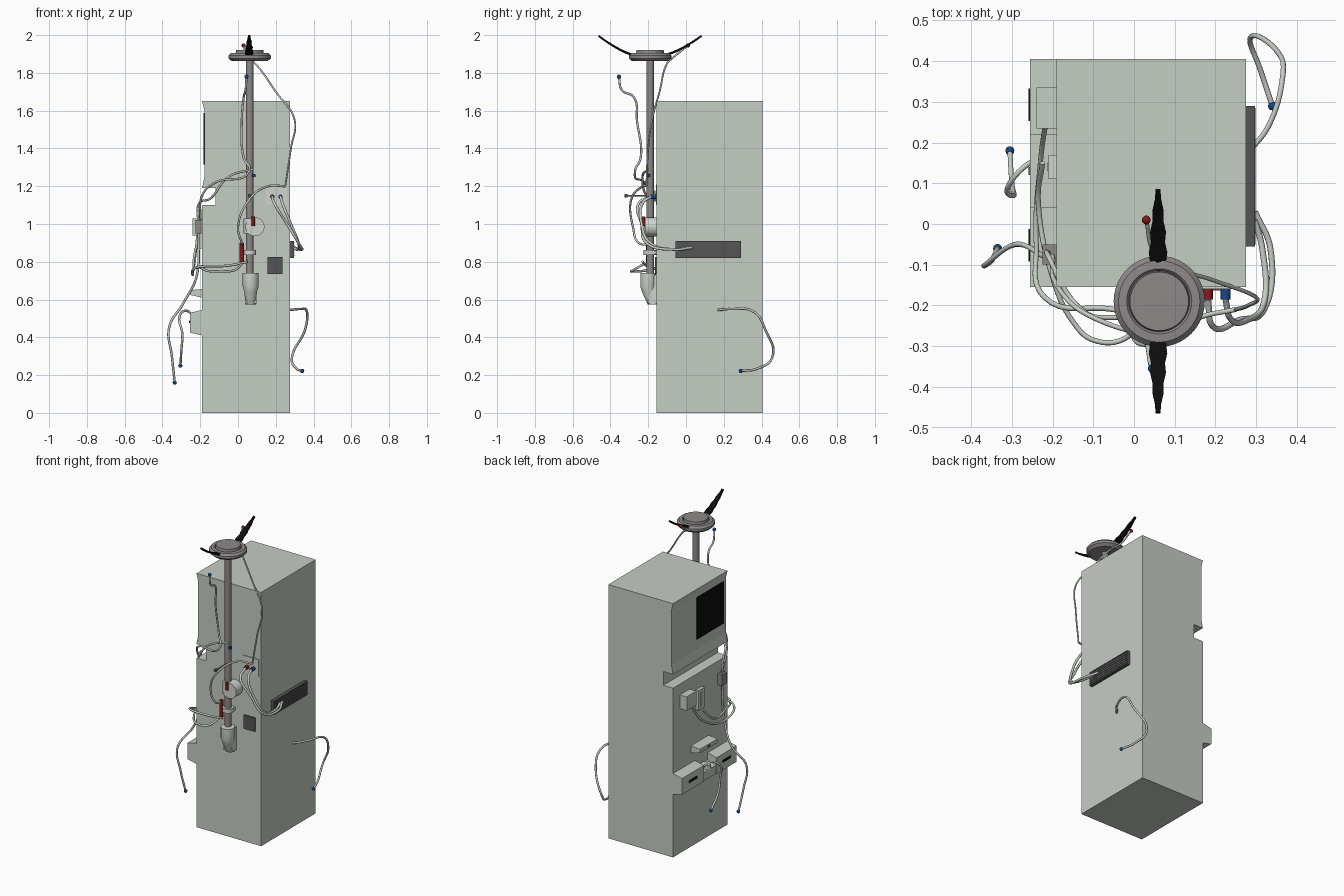
import bpy, bmesh, math
from mathutils import Vector, Matrix

if "Cube" in bpy.data.objects:
    bpy.data.objects.remove(bpy.data.objects["Cube"])


def material(name, r, g, b):
    m = bpy.data.materials.new(name)
    m.use_nodes = True
    m.diffuse_color = (r, g, b, 1)
    m.node_tree.nodes["Principled BSDF"].inputs["Base Color"].default_value = (r, g, b, 1)
    return m


SAGE = material("pale sage", .56, .61, .55)
WHITE = material("pale grey", .62, .66, .62)
METAL = material("warm grey metal", .27, .25, .25)
DARK = material("charcoal", .09, .09, .09)
BLACK = material("black", .004, .004, .004)
RED = material("red", .25, .01, .01)
BLUE = material("blue", .01, .06, .25)


def finish(name, bm, mat, smooth=False):
    bmesh.ops.recalc_face_normals(bm, faces=bm.faces)
    me = bpy.data.meshes.new(name)
    bm.to_mesh(me)
    bm.free()
    ob = bpy.data.objects.new(name, me)
    bpy.context.collection.objects.link(ob)
    me.materials.append(mat)
    if smooth:
        bpy.ops.object.select_all(action='DESELECT')
        ob.select_set(True)
        bpy.context.view_layer.objects.active = ob
        bpy.ops.object.shade_smooth_by_angle(angle=math.radians(40))
    return ob


def box(name, x, y, z, mat):
    bm = bmesh.new()
    bmesh.ops.create_cube(bm, size=1)
    for v in bm.verts:
        v.co = [sum(r) / 2 + c * (r[1] - r[0]) for r, c in zip((x, y, z), v.co)]
    return finish(name, bm, mat)


def prism(name, profile, y0, y1, mat):
    """Extrude an x-z profile along y."""
    bm = bmesh.new()
    face = bm.faces.new([bm.verts.new((x, y0, z)) for x, z in profile])
    ext = bmesh.ops.extrude_face_region(bm, geom=[face])
    for v in ext["geom"]:
        if isinstance(v, bmesh.types.BMVert):
            v.co.y = y1
    return finish(name, bm, mat)


def lathe(name, profile, origin, mat, axis='Z', steps=32):
    """Spin a radius-height profile about an axis through origin."""
    bm = bmesh.new()
    vs = [bm.verts.new((r, 0, h)) for r, h in profile]
    es = [bm.edges.new(p) for p in zip(vs, vs[1:])]
    bmesh.ops.spin(bm, geom=vs + es, cent=(0, 0, 0), axis=(0, 0, 1),
                   angle=math.tau, steps=steps)
    bmesh.ops.remove_doubles(bm, verts=bm.verts, dist=1e-5)
    if axis == 'Y':
        bmesh.ops.rotate(bm, verts=bm.verts, matrix=Matrix.Rotation(math.pi / 2, 3, 'X'))
    bmesh.ops.translate(bm, verts=bm.verts, vec=origin)
    return finish(name, bm, mat, True)


def rod(name, r, h0, h1, origin, mat, axis='Z', steps=20):
    return lathe(name, [(0, h0), (r, h0), (r, h1), (0, h1)], origin, mat, axis, steps)


def cable(name, pts, r=.0065, mat=SAGE, tip=None):
    cu = bpy.data.curves.new(name, 'CURVE')
    cu.dimensions = '3D'
    cu.bevel_depth, cu.bevel_resolution, cu.resolution_u = r, 2, 8
    cu.use_fill_caps = True
    sp = cu.splines.new('BEZIER')
    sp.bezier_points.add(len(pts) - 1)
    for p, co in zip(sp.bezier_points, pts):
        p.co = co
        p.handle_left_type = p.handle_right_type = 'AUTO'
    cu.materials.append(mat)
    ob = bpy.data.objects.new(name, cu)
    bpy.context.collection.objects.link(ob)
    if tip:
        bm = bmesh.new()
        bmesh.ops.create_uvsphere(bm, u_segments=12, v_segments=8, radius=.011)
        bmesh.ops.translate(bm, verts=bm.verts, vec=pts[-1])
        finish(name + "_tip", bm, tip, True)


# Cabinet with a dished screen face and a notch below it
prism("cabinet", [(.275, 0), (.275, 1.65), (-.19, 1.65), (-.178, 1.6), (-.178, 1.25),
                  (-.19, 1.19), (-.12, 1.19), (-.12, 1.1), (-.19, 1.1), (-.19, 0)],
      -.155, .405, SAGE)
box("screen", (-.183, -.176), (-.13, .145), (1.316, 1.588), BLACK)

# Control side: boxes, cradle, dispenser and shelf
box("coin_box", (-.24, -.19), (.235, .335), (.94, 1.03), SAGE)
box("reader_plate", (-.21, -.19), (.11, .17), (.87, 1.0), WHITE)
box("reader_slot", (-.214, -.21), (.13, .15), (.89, .98), SAGE)
box("handset_cradle", (-.225, -.19), (-.1, -.05), (.95, 1.02), METAL)
prism("receipt_dispenser", [(-.19, .655), (-.255, .65), (-.255, .625), (-.19, .61)], .04, .22, SAGE)
box("dispenser_button", (-.259, -.25), (.12, .14), (.633, .643), DARK)
shelf = [(-.19, .545), (-.255, .53), (-.255, .425), (-.19, .41)]
for side, y0, y1 in (("rear", .18, .405), ("front", -.155, .05)):
    prism(side + "_shelf", shelf, y0, y1, SAGE)
    box(side + "_shelf_slot", (-.259, -.254), ((y0 + y1) / 2 - .04, (y0 + y1) / 2 + .04),
        (.475, .49), BLACK)
prism("shelf_tray", [(-.19, .5), (-.25, .48), (-.25, .425), (-.19, .41)], .05, .18, SAGE)
rod("tray_knob", .03, .47, .51, (-.225, .115, 0), WHITE)

# Side vent with thin slats, and panels on the front
box("vent_panel", (.275, .297), (-.055, .29), (.82, .91), DARK)
for i in range(6):
    z = .83 + i * .014
    box("vent_slat", (.297, .299), (-.05, .285), (z, z + .005), DARK)
box("front_hatch", (.155, .235), (-.163, -.155), (.735, .825), DARK)
box("socket_plate", (.145, .26), (-.16, -.155), (1.1, 1.21), WHITE)
for name, x, mat in (("red_socket", .182, RED), ("blue_socket", .225, BLUE)):
    rod(name, .012, -.003, .028, (x, -.157, 1.145), mat, 'Y', 14)

# Pole with domed disc on top
PX, PY = .062, -.19
rod("pole", .02, .74, 1.88, (PX, PY, 0), METAL)
lathe("top_disc", [(0, 1.875), (.06, 1.862), (.095, 1.862), (.112, 1.877), (.112, 1.892), (.1, 1.905),
                   (.08, 1.906), (.075, 1.9), (.072, 1.92), (0, 1.922)],
      (PX, PY, 0), METAL, steps=40)

# Black feathers that sweep up in both directions from the disc
for name, d, y0, length in (("front_feather", -1, -.27, .19), ("rear_feather", 1, -.12, .2)):
    bm = bmesh.new()
    rows = []
    for i in range(9):
        t = i / 8
        half = .024 * (1 - .75 * t * t) * (.8 if i % 2 else 1)
        z = 1.9 + .1 * t ** 1.4
        rows.append([bm.verts.new((PX - .003 + s * half, y0 + d * length * t, z - abs(s) * .004 * (1 - t)))
                     for s in (-1, 0, 1)])
    for a, b in zip(rows, rows[1:]):
        for k in (0, 1):
            bm.faces.new((a[k], a[k + 1], b[k + 1], b[k]))
    ob = finish(name, bm, BLACK)
    sol = ob.modifiers.new("thickness", 'SOLIDIFY')
    sol.thickness, sol.offset = .01, -1

# Fittings on the pole
rod("drum", .05, -.003, .06, (.09, -.158, .985), WHITE, 'Y', 28)
rod("drum_collar", .032, .95, 1.03, (PX, PY, 0), WHITE)
rod("pole_clamp", .034, .835, .862, (PX, PY, 0), WHITE)
box("clamp_arm", (PX - .04, PX + .03), (PY, -.155), (.84, .857), WHITE)
cup = lathe("pole_cup", [(0, .575), (.028, .575), (.033, .64), (.042, .67), (.042, .74), (0, .742)],
            (PX + .005, PY - .01, 0), WHITE)
for v in cup.data.vertices:
    if v.co.z < .6:
        v.co.y += .025
box("cup_bracket", (PX - .025, PX + .035), (-.2, -.155), (.58, .73), WHITE)
rod("red_handle", .012, .79, .9, (.02, -.2, 0), RED, steps=14)
rod("red_lever", .009, .99, 1.04, (.08, -.225, 0), RED, steps=14)
rod("aerial", .004, .03, .165, (PX, -.155, 1.15), METAL, 'Y', 10)
rod("aerial_knob", .01, .155, .17, (PX, -.155, 1.15), DARK, 'Y', 12)
rod("blue_band", .01, 1.25, 1.265, (.083, -.2, 0), BLUE, steps=12)

# Cables along the pole
cable("disc_cable", [(.25, -.21, 1.2), (.28, -.2, 1.4), (.3, -.18, 1.55), (.2, -.14, 1.7),
                     (.09, -.1, 1.85), (.05, -.07, 1.88), (.03, .01, 1.945)], .005, tip=RED)
cable("pole_cable", [(-.2, -.08, 1.02), (-.19, -.15, 1.15), (-.12, -.22, 1.22), (.06, -.27, 1.28),
                     (.03, -.24, 1.35), (.02, -.26, 1.55), (.03, -.275, 1.67), (.04, -.34, 1.71),
                     (.045, -.355, 1.78)], .006, tip=BLUE)
cable("pole_loop", [(.25, -.21, 1.2), (.16, -.23, 1.2), (.06, -.29, 1.13), (.0, -.28, .98),
                    (.02, -.25, .9), (.02, -.2, .89)], .006)
cable("shoulder_cable", [(.08, -.2, 1.29), (-.05, -.23, 1.25), (-.14, -.2, 1.14),
                         (-.21, -.08, 1.1), (-.21, -.07, 1.0)], .006)

# Cables around the control side
cable("wrap_cable", [(.02, -.22, .79), (-.02, -.28, .755), (-.1, -.285, .75), (-.15, -.24, .75),
                     (-.2, -.13, .77), (-.235, .05, .78), (-.225, .15, .87)])
cable("lower_wrap_cable", [(.05, -.23, .8), (-.05, -.21, .78), (-.22, -.18, .77), (-.24, -.05, .73),
                           (-.23, .15, .8), (-.215, .26, .94)])
cable("left_hanging_cable", [(-.21, -.07, .95), (-.22, -.08, .72), (-.29, -.05, .58),
                             (-.365, -.1, .45), (-.35, -.09, .3), (-.335, -.06, .16)], tip=BLUE)
cable("shelf_hanging_cable", [(-.23, .16, .5), (-.27, .14, .54), (-.31, .09, .51), (-.295, .07, .42),
                              (-.3, .1, .33), (-.305, .18, .25)], tip=BLUE)

# Cables from the sockets to the vent, and one hanging on the far side
for i, x in enumerate((.182, .225)):
    e = .02 * i
    cable("vent_cable", [(x, -.185, 1.145), (x + .01, -.25 + e, 1.11), (.26 + e, -.235, 1.0),
                         (.32, -.21 + e, .9), (.335 - e, -.06, .865), (.297, .03 - e, .875)], .0075)
cable("side_hanging_cable", [(.275, .17, .545), (.33, .24, .55), (.365, .36, .535), (.355, .42, .44),
                             (.285, .455, .29), (.31, .38, .235), (.34, .29, .222)], tip=BLUE)
